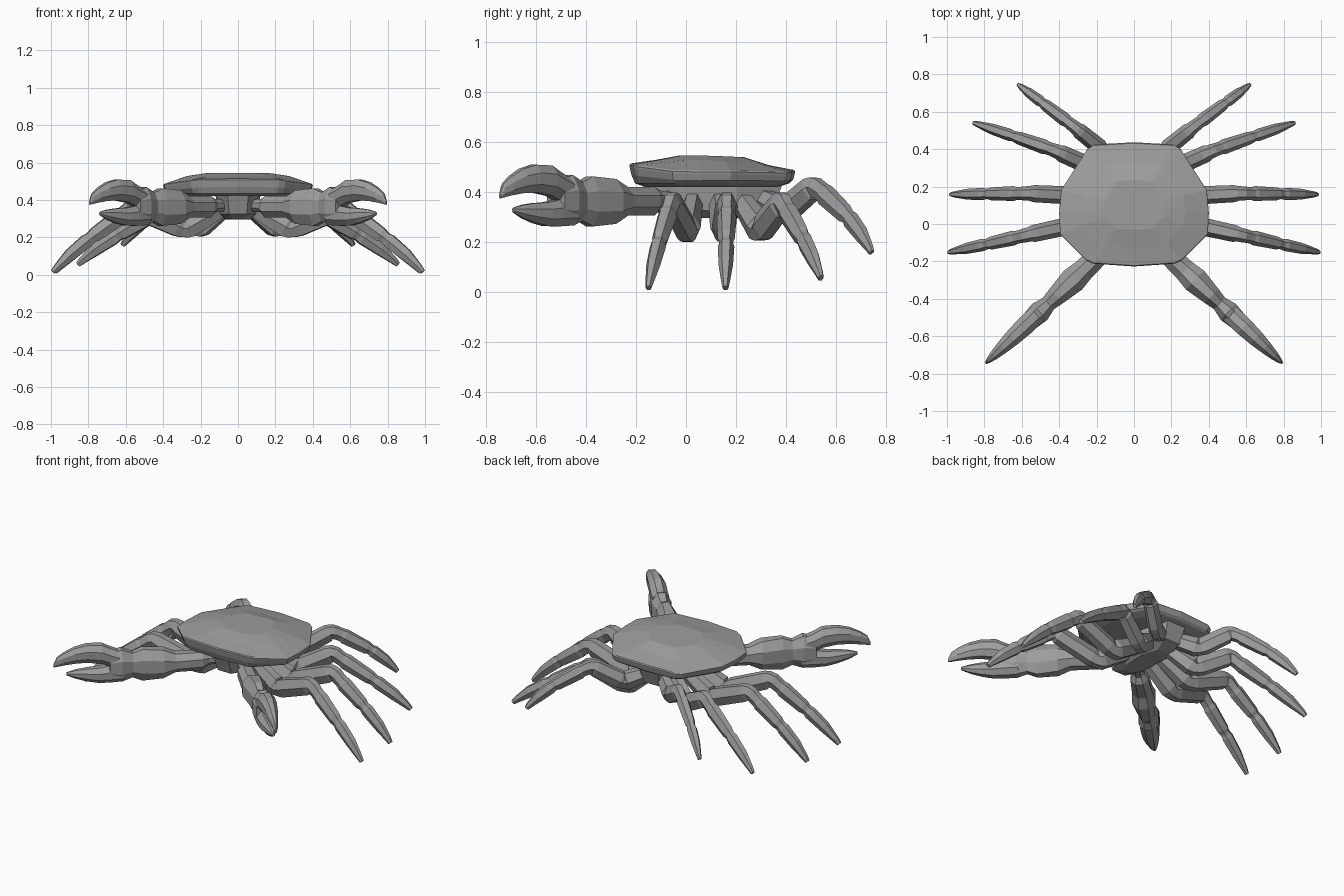
import bpy, bmesh, math
from mathutils import Vector

shell = bpy.data.materials.new("shell_grey")
shell.diffuse_color = (0.34, 0.34, 0.34, 1)


def skin(name, rings):
    """Flat-faced closed mesh through a list of equal-sized rings."""
    bm = bmesh.new()
    loops = [[bm.verts.new(p) for p in r] for r in rings]
    n = len(loops[0])
    for a, b in zip(loops, loops[1:]):
        for i in range(n):
            j = (i + 1) % n
            bm.faces.new((a[i], a[j], b[j], b[i]))
    bm.faces.new(loops[0])
    bm.faces.new(loops[-1])
    bmesh.ops.recalc_face_normals(bm, faces=bm.faces)
    me = bpy.data.meshes.new(name)
    bm.to_mesh(me)
    bm.free()
    me.materials.append(shell)
    ob = bpy.data.objects.new(name, me)
    bpy.context.collection.objects.link(ob)
    return ob


def limb(name, stations, sides, upright=False):
    """Tube through stations of (centre, width, height)."""
    pts = [Vector(s[0]) for s in stations]
    rings = []
    step = 2 * math.pi / sides
    off = step / 2 if sides == 8 else 0
    kx = 1 / math.cos(off)
    kz = 1 / math.sin(math.pi / 3) if sides == 6 else kx
    for i, (c, w, h) in enumerate(stations):
        t = (pts[min(i + 1, len(pts) - 1)] - pts[max(i - 1, 0)]).normalized()
        side = t.cross(Vector((0, 0, 1))).normalized()
        up = Vector((0, 0, 1)) if upright else side.cross(t)
        rings.append([pts[i] + side * (w / 2 * kx * math.cos(off + k * step))
                      + up * (h / 2 * kz * math.sin(off + k * step))
                      for k in range(sides)])
    return skin(name, rings)


# Carapace: outline half is mirrored, then stacked from underside to crown
half = [(0.0, -0.227, 0.510), (0.22, -0.212, 0.508), (0.255, -0.195, 0.503),
        (0.395, -0.055, 0.484), (0.40, 0.06, 0.482), (0.39, 0.18, 0.482),
        (0.25, 0.40, 0.478), (0.21, 0.425, 0.480), (0.0, 0.437, 0.484)]
outline = half + [(-x, y, z) for x, y, z in half[-2:0:-1]]
CY = 0.1


def scaled(k, zf):
    return [(x * k, CY + (y - CY) * k, zf(y, z)) for x, y, z in outline]


skin("carapace", [
    scaled(0.80, lambda y, z: 0.420),
    scaled(0.93, lambda y, z: 0.434),
    scaled(0.975, lambda y, z: 0.445 + (z - 0.48) * 0.8),
    scaled(0.995, lambda y, z: z - 0.012),
    scaled(1.0, lambda y, z: z - 0.002),
    scaled(0.985, lambda y, z: z + 0.004),
    scaled(0.68, lambda y, z: 0.528 - 0.02 * max(0, y - 0.1) / 0.33),
    scaled(0.40, lambda y, z: 0.545 - 0.006 * max(0, y - 0.1) / 0.33),
])

# Thorax under the carapace
skin("thorax", [
    [(x * k, CY + (y - CY) * k, z) for x, y in
     [(-0.05, -0.15), (0.05, -0.15), (0.10, -0.04), (0.11, 0.2),
      (0.06, 0.36), (-0.06, 0.36), (-0.11, 0.2), (-0.10, -0.04)]]
    for k, z in [(0.6, 0.295), (0.95, 0.325), (1.1, 0.43)]])

# Walking legs: root, lowest bend, knee, wrist joint, last joint, tip
legs = {
    "front_leg": [(0.07, 0.03, 0.365), (0.285, 0.004, 0.243), (0.57, -0.058, 0.358),
                  (0.622, -0.07, 0.318), (0.785, -0.107, 0.20), (0.988, -0.15, 0.015)],
    "second_leg": [(0.07, 0.13, 0.365), (0.285, 0.15, 0.245), (0.57, 0.164, 0.358),
                   (0.622, 0.163, 0.318), (0.785, 0.161, 0.20), (0.978, 0.158, 0.015)],
    "third_leg": [(0.06, 0.22, 0.365), (0.215, 0.30, 0.248), (0.41, 0.387, 0.358),
                  (0.455, 0.404, 0.325), (0.64, 0.468, 0.215), (0.855, 0.54, 0.055)],
    "rear_leg": [(0.04, 0.30, 0.375), (0.165, 0.395, 0.32), (0.31, 0.512, 0.422),
                 (0.35, 0.543, 0.402), (0.49, 0.648, 0.302), (0.617, 0.743, 0.158)],
}
widths = [0.085, 0.10, 0.088, 0.082, 0.066, 0.024]


def leg_stations(joints, s, k):
    out = []
    for i in range(len(joints) - 1):
        a, b = Vector(joints[i]), Vector(joints[i + 1])
        a.x *= s
        b.x *= s
        wa, wb = widths[i] * k, widths[i + 1] * k
        if i == len(joints) - 2:   # pointed, slightly arched last segment
            steps = [(0.03, wa * .85, 0), (0.12, wa * 1.0, .003),
                     (0.55, wa * .88, .010), (0.9, wa * .52, .005), (1, wb, 0)]
        elif i == 2:               # short collar after the knee
            steps = [(0.25, wa * .86, 0), (0.75, wb * .86, 0)]
        else:                      # segment lightly pinched at both joints
            steps = [(0.04, wa * .85, 0), (0.14, wa * .97, 0),
                     (0.88, wb * 1.04, 0), (0.97, wb * .88, 0)]
        for t, w, lift in steps:
            p = a.lerp(b, t)
            p.z += lift
            out.append((p, w, w * 1.1))
    return out


# Claws: rows of (y, bottom z, top z, width) along a diagonal line
arm_rows = [(-0.02, .34, .40, .06), (-0.115, .335, .405, .07), (-0.14, .305, .42, .105),
            (-0.25, .305, .42, .12), (-0.30, .272, .452, .14),
            (-0.385, .262, .462, .105), (-0.425, .285, .440, .085),
            (-0.47, .265, .468, .118), (-0.52, .28, .445, .10)]
upper_rows = [(-0.48, .36, .458, .10), (-0.515, .365, .480, .10), (-0.55, .385, .506, .10),
              (-0.61, .398, .509, .088), (-0.66, .395, .493, .07),
              (-0.705, .386, .462, .048), (-0.732, .378, .435, .028),
              (-0.745, .374, .395, .010)]
lower_rows = [(-0.46, .266, .37, .10), (-0.52, .262, .368, .10), (-0.565, .264, .358, .09),
              (-0.61, .276, .355, .07), (-0.655, .295, .348, .045),
              (-0.692, .318, .336, .015)]


def claw_part(name, rows, s):
    limb(name, [((s * (0.20 + (-y - 0.18) * 1.05), y, (lo + hi) / 2), w, hi - lo)
                for y, lo, hi, w in rows], 8, upright=True)


for s, tag in ((1, "right"), (-1, "left")):
    for name, joints in legs.items():
        k = 0.93 if name == "rear_leg" else 1.0
        limb(f"{tag}_{name}", leg_stations(joints, s, k), 6)
    claw_part(f"{tag}_claw_arm", arm_rows, s)
    claw_part(f"{tag}_upper_pincer", upper_rows, s)
    claw_part(f"{tag}_lower_pincer", lower_rows, s)
